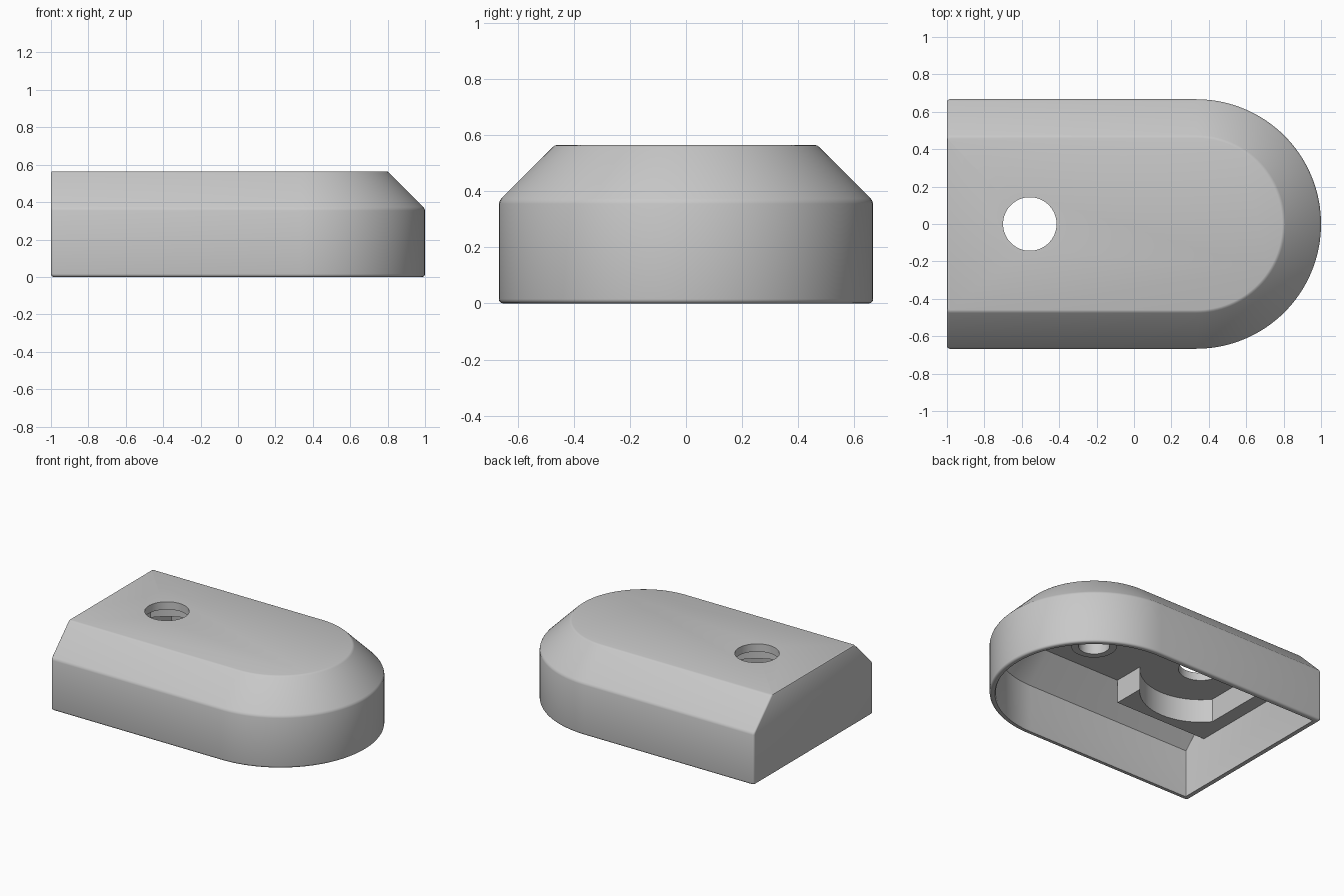
import bpy, bmesh, math

if "Cube" in bpy.data.objects:
    bpy.data.objects.remove(bpy.data.objects["Cube"], do_unlink=True)

grey = bpy.data.materials.new("plain grey")
grey.use_nodes = True
grey.diffuse_color = (0.58, 0.58, 0.58, 1)
grey.node_tree.nodes["Principled BSDF"].inputs["Base Color"].default_value = (0.58, 0.58, 0.58, 1)

ARC_X = 0.333      # centre of the rounded end
HOLE_X = -0.557    # centre of the through hole


def arc(cx, cy, r, start, end, n):
    """Points on an arc, angles in degrees."""
    angles = [math.radians(start + (end - start) * i / n) for i in range(n + 1)]
    return [(cx + r * math.cos(a), cy + r * math.sin(a)) for a in angles]


def d_outline(r, end_x, fillet):
    """Round at +x, square with small fillets at -x."""
    f = fillet
    return (arc(ARC_X, 0, r, -90, 90, 64)
            + arc(end_x + f, r - f, f, 90, 180, 4)
            + arc(end_x + f, -r + f, f, 180, 270, 4))


def circle(cx, r):
    return arc(cx, 0, r, 0, 360, 64)[:-1]


def loft(name, rings, closed=False):
    """Skin a list of (outline, z) rings; cap the ends or join them."""
    bm = bmesh.new()
    loops = [[bm.verts.new((x, y, z)) for x, y in pts] for pts, z in rings]
    pairs = list(zip(loops, loops[1:]))
    if closed:
        pairs.append((loops[-1], loops[0]))
    else:
        bm.faces.new(loops[0])
        bm.faces.new(loops[-1])
    for a, b in pairs:
        for i in range(len(a)):
            j = (i + 1) % len(a)
            bm.faces.new((a[i], a[j], b[j], b[i]))
    bmesh.ops.recalc_face_normals(bm, faces=bm.faces)
    mesh = bpy.data.meshes.new(name)
    bm.to_mesh(mesh)
    bm.free()
    mesh.materials.append(grey)
    obj = bpy.data.objects.new(name, mesh)
    bpy.context.collection.objects.link(obj)
    return obj


def activate(obj):
    bpy.ops.object.select_all(action="DESELECT")
    obj.select_set(True)
    bpy.context.view_layer.objects.active = obj


def cut(obj, cutter):
    mod = obj.modifiers.new("cut", "BOOLEAN")
    mod.operation, mod.solver, mod.object = "DIFFERENCE", "EXACT", cutter
    activate(obj)
    bpy.ops.object.modifier_apply(modifier=mod.name)
    bpy.data.objects.remove(cutter, do_unlink=True)


# Hollow cover: inner ceiling, down the inside, round the rim, up the outside
inner = [(0.45, 0.51), (0.627, 0.335), (0.627, 0.012), (0.633, 0)]
rings = [(d_outline(r, -0.96, 0.004), z) for r, z in inner]
rim = 0.016
for k in range(5):
    a = math.radians(90 * k / 4)
    inset = rim * (1 - math.sin(a))
    rings.append((d_outline(0.667 - inset, -1 + inset, 0.015), rim * (1 - math.cos(a))))
outer = [(0.667, 0.355, -1), (0.664, 0.365, -1), (0.658, 0.374, -1),
         (0.476, 0.556, -1), (0.469, 0.562, -0.997), (0.46, 0.565, -0.991)]
rings += [(d_outline(r, x, 0.015), z) for r, z, x in outer]
cover = loft("cover_shell", rings)
cut(cover, loft("hole_cutter", [(circle(HOLE_X, 0.143), 0.4), (circle(HOLE_X, 0.143), 0.7)]))

# Mounting block under the hole, with a round pocket flattened at its outer side
block_outline = [(-0.97, -0.45), (-0.24, -0.45), (-0.24, 0.45), (-0.97, 0.45)]
block = loft("mounting_block", [(block_outline, 0.345), (block_outline, 0.515)])
flat = math.degrees(math.acos(-0.303 / 0.39))
pocket = arc(HOLE_X, 0, 0.39, -flat, flat, 64)
cut(block, loft("pocket_cutter", [(pocket, 0.2), (pocket, 0.7)]))

# Screw boss at the rounded end
boss = loft("screw_boss", [(circle(ARC_X, r), z) for r, z in
                           ((0.1, 0.515), (0.1, 0.35), (0.146, 0.35), (0.146, 0.515))], closed=True)

for obj in (cover, block, boss):
    activate(obj)
    bpy.ops.object.shade_smooth_by_angle(angle=math.radians(32))
